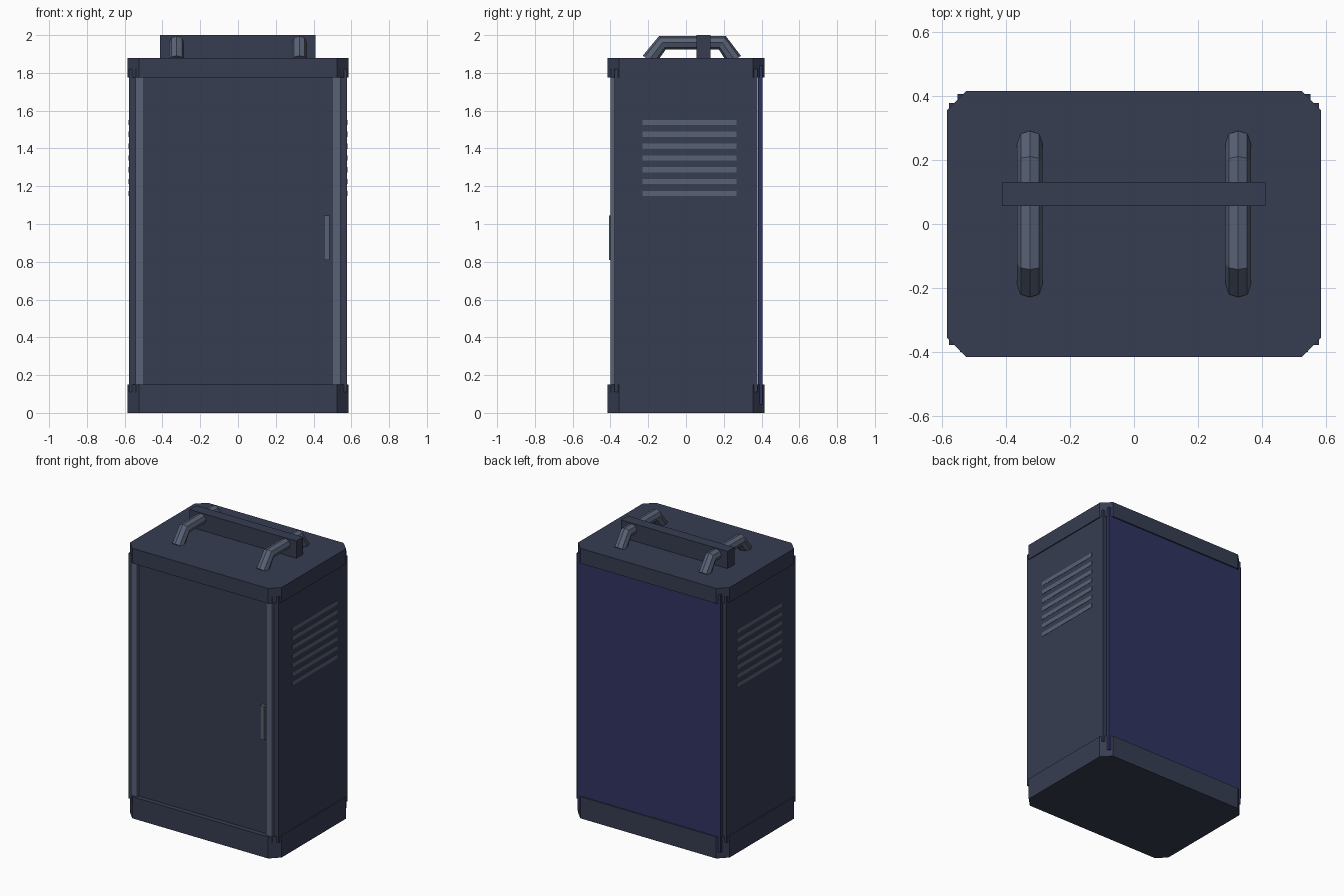
import bpy
import bmesh

cube = bpy.data.objects.get("Cube")
if cube:
    bpy.data.objects.remove(cube, do_unlink=True)


def srgb(r, g, b):
    return tuple((c / 255 / 12.92 if c < 11 else ((c / 255 + 0.055) / 1.055) ** 2.4)
                 for c in (r, g, b)) + (1.0,)


def material(name, colour):
    m = bpy.data.materials.new(name)
    m.use_nodes = True
    m.diffuse_color = colour
    m.node_tree.nodes["Principled BSDF"].inputs["Base Color"].default_value = colour
    return m


BODY = material("slate body", srgb(55, 61, 82))
TRIM = material("grey steel", srgb(88, 98, 118))
BACK = material("navy panel", srgb(48, 52, 98))


def finish(name, bm, mat):
    bmesh.ops.recalc_face_normals(bm, faces=bm.faces)
    mesh = bpy.data.meshes.new(name)
    bm.to_mesh(mesh)
    bm.free()
    mesh.materials.append(mat)
    obj = bpy.data.objects.new(name, mesh)
    bpy.context.collection.objects.link(obj)
    return obj


def box(name, x, y, z, mat):
    """Box from (low, high) pairs on each axis."""
    bm = bmesh.new()
    bmesh.ops.create_cube(bm, size=1)
    for v in bm.verts:
        v.co = [r[0] if c < 0 else r[1] for c, r in zip(v.co, (x, y, z))]
    return finish(name, bm, mat)


def slab(name, z0, z1, mat, hx=0.584, hy=0.415, cut=0.061):
    """Rectangular block with chamfered upright corners."""
    bm = bmesh.new()
    ring = []
    for sx, sy in ((1, 1), (-1, 1), (-1, -1), (1, -1)):
        pair = [(sx * hx, sy * (hy - cut)), (sx * (hx - cut), sy * hy)]
        ring += pair if sx * sy > 0 else pair[::-1]
    face = bm.faces.new([bm.verts.new((x, y, z0)) for x, y in ring])
    top = bmesh.ops.extrude_face_region(bm, geom=[face])["geom"]
    for v in top:
        if isinstance(v, bmesh.types.BMVert):
            v.co.z = z1
    return finish(name, bm, mat)


# Plinth, lid and the inner core that closes the corners
slab("base_plinth", 0, 0.15, BODY)
slab("top_lid", 1.775, 1.88, BODY)
box("inner_core", (-0.545, 0.545), (-0.37, 0.375), (0.12, 1.8), BODY)

# Front door and rear panel
box("front_door", (-0.5, 0.5), (-0.382, -0.36), (0.12, 1.8), BODY)
box("back_panel", (-0.55, 0.55), (0.382, 0.406), (0.045, 1.838), BACK)
box("door_handle", (0.455, 0.485), (-0.407, -0.38), (0.81, 1.045), TRIM)

# Parts repeated on both sides
for side, s in (("left", 1), ("right", -1)):
    def span(a, b):
        return tuple(sorted((s * a, s * b)))

    box(f"{side}_side_panel", span(0.53, 0.577), (-0.378, 0.378), (0.11, 1.82), BODY)
    box(f"{side}_front_strip", span(0.497, 0.543), (-0.4, -0.36), (0.11, 1.82), TRIM)

    # Ventilation slats
    for i in range(7):
        z = 1.162 + i * 0.0625
        box(f"{side}_vent_{i + 1}", span(0.57, 0.579), (-0.23, 0.268),
            (z - 0.014, z + 0.014), TRIM)

    # Octagonal tube bent into a lifting handle
    curve = bpy.data.curves.new(f"{side}_top_handle", "CURVE")
    curve.dimensions = "3D"
    curve.bevel_depth = 0.04
    curve.bevel_resolution = 2
    curve.use_fill_caps = True
    spline = curve.splines.new("POLY")
    path = [(-0.197, 1.867), (-0.1245, 1.96), (0.192, 1.96), (0.258, 1.867)]
    spline.points.add(len(path) - 1)
    for p, (y, z) in zip(spline.points, path):
        p.co = (s * 0.325, y, z, 1)
    spline.use_smooth = False
    curve.materials.append(TRIM)
    bpy.context.collection.objects.link(bpy.data.objects.new(f"{side}_top_handle", curve))

# Cross bar over the handles
box("top_cross_bar", (-0.412, 0.41), (0.056, 0.131), (1.878, 2.0), BODY)
